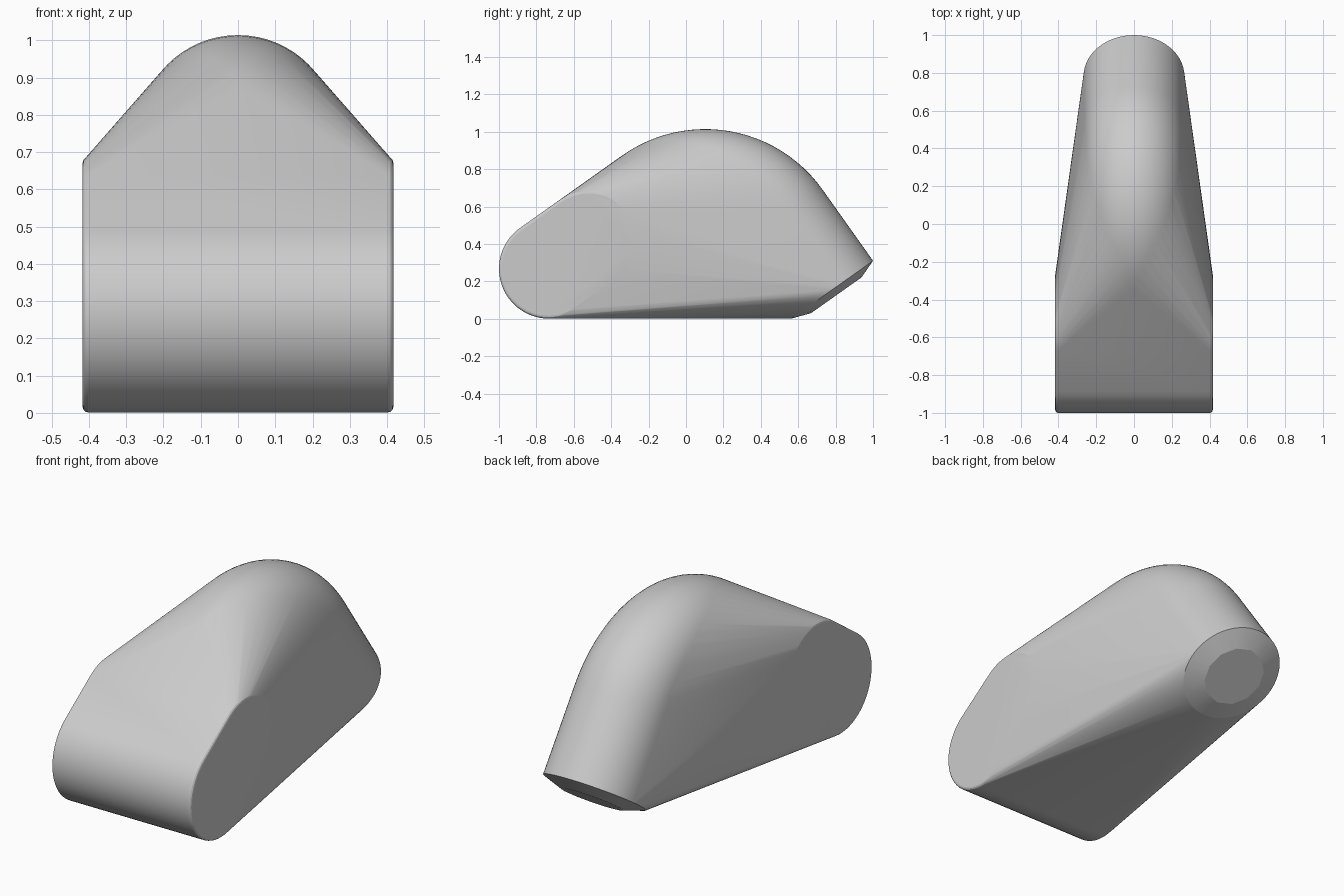
import bpy, bmesh
from math import sin, cos, pi, radians
from mathutils import Vector

if "Cube" in bpy.data.objects:
    bpy.data.objects.remove(bpy.data.objects["Cube"])

# The body is laid out in a tilted frame: u runs up the slope, v is square to it
TILT = radians(35.3)
U = Vector((0, cos(TILT), sin(TILT)))
V = Vector((0, -sin(TILT), cos(TILT)))
X = Vector((1, 0, 0))
R = 0.267      # radius of tube and side pads
BEND = 0.503   # centreline radius of the elbow

bm = bmesh.new()


def ring(centre, a, b, radius, sides=64):
    for i in range(sides):
        t = 2 * pi * i / sides
        bm.verts.new(centre + radius * (cos(t) * a + sin(t) * b))


# Wide crossways slot, with slightly rounded rims
for y, z in ((-0.733, 0.268), (-0.52, 0.419)):
    for side in (-1, 1):
        for k in range(4):
            t = pi / 2 * k / 3
            ring(Vector((side * (0.402 + 0.015 * sin(t)), y, z)), U, V,
                 R - 0.015 * (1 - cos(t)))

# Elbow at the top
bend_centre = Vector((0, 0, 0)) + 0.225 * U + 0.14 * V
for k in range(25):
    t = pi / 2 * k / 24
    out = cos(t) * U + sin(t) * V
    ring(bend_centre + BEND * out, X, out, R)

# Tube end with shallow chamfered cap
end = Vector((0, 0.782, 0.156))
ring(end, X, U, R)
ring(end - 0.037 * V, X, U, 0.165, 12)

# Skin everything with one convex surface
res = bmesh.ops.convex_hull(bm, input=bm.verts[:])
junk = {g for g in res["geom_interior"] + res["geom_unused"]
        if isinstance(g, bmesh.types.BMVert)}
bmesh.ops.delete(bm, geom=list(junk), context='VERTS')
bmesh.ops.dissolve_limit(bm, angle_limit=radians(0.2), verts=bm.verts[:], edges=bm.edges[:])
bmesh.ops.recalc_face_normals(bm, faces=bm.faces[:])

mesh = bpy.data.meshes.new("elbow_body")
bm.to_mesh(mesh)
bm.free()
body = bpy.data.objects.new("elbow_body", mesh)
bpy.context.collection.objects.link(body)
bpy.context.view_layer.objects.active = body
body.select_set(True)
bpy.ops.object.shade_smooth_by_angle(angle=radians(14))
